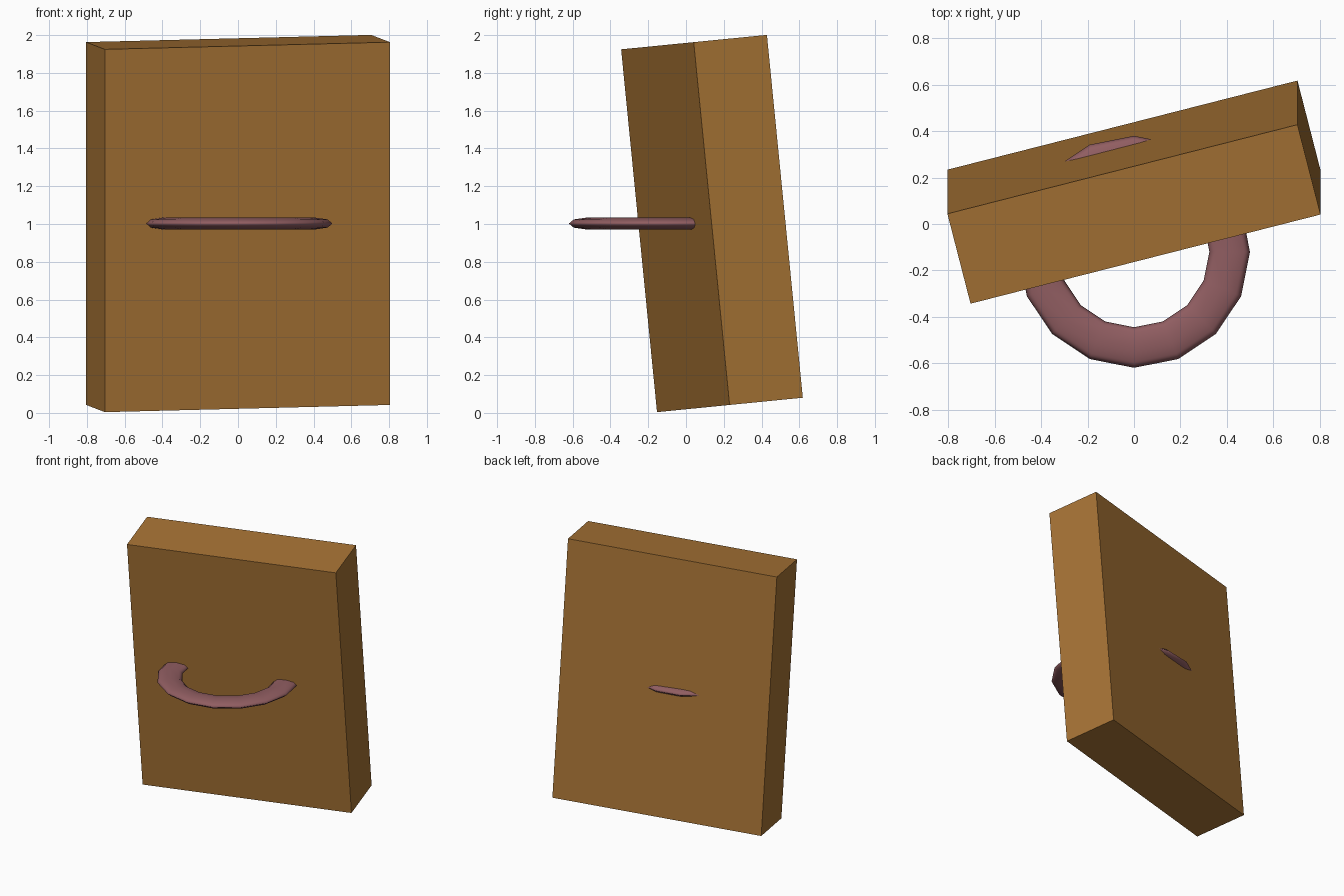
import bpy
from math import radians

if "Cube" in bpy.data.objects:
    bpy.data.objects.remove(bpy.data.objects["Cube"])


def paint(obj, name, color):
    mat = bpy.data.materials.new(name)
    mat.diffuse_color = (*color, 1)
    mat.use_nodes = True
    mat.node_tree.nodes["Principled BSDF"].inputs["Base Color"].default_value = mat.diffuse_color
    obj.data.materials.append(mat)


# Tilted slab: turned about z, then leaned about x
bpy.ops.mesh.primitive_cube_add(size=1, location=(0, 0.1375, 1.0025))
panel = bpy.context.object
panel.name = "door_panel"
panel.scale = (1.558, 0.402, 1.93)
tilt = 5.65
turn = 14.35
panel.rotation_mode = 'ZYX'  # z applied first, x last
panel.rotation_euler = (radians(tilt), 0, radians(turn))
paint(panel, "wood", (0.38, 0.17, 0.035))

# Flattened ring passing through the slab
bpy.ops.mesh.primitive_torus_add(
    major_segments=16, minor_segments=8,
    major_radius=0.4125, minor_radius=0.0875, location=(0, -0.12, 1.0025))
ring = bpy.context.object
ring.name = "ring_handle"
ring.scale = (1, 1, 0.35)
bpy.ops.object.shade_smooth()
paint(ring, "dusty_red", (0.28, 0.11, 0.12))
